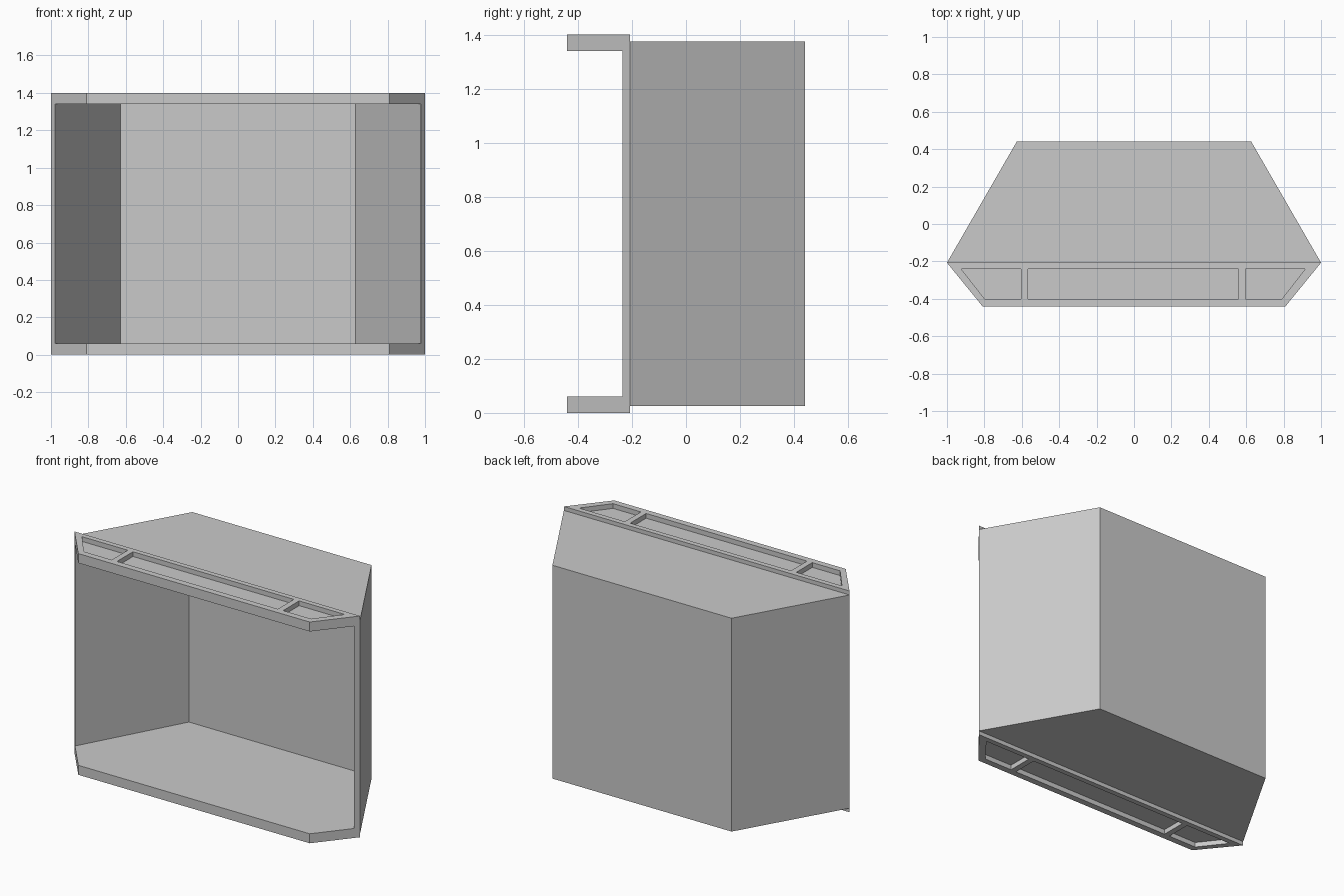
import bpy
import bmesh

old = bpy.data.objects.get("Cube")
if old:
    bpy.data.objects.remove(old, do_unlink=True)

HEIGHT = 1.4
RIM = 0.06       # thickness of the top and bottom plates
SEAM_Y = -0.207  # plane where the front frame meets the shell

grey = bpy.data.materials.new("light grey")
grey.use_nodes = True
colour = (0.59, 0.59, 0.59, 1)
grey.diffuse_color = colour
grey.node_tree.nodes["Principled BSDF"].inputs["Base Color"].default_value = colour


def mirrored(half):
    """Close a right-hand outline with its mirror image."""
    return half + [(-x, y) for x, y in reversed(half)]


def prisms(name, parts):
    """One object made of upright prisms: (plan outline, bottom, top)."""
    bm = bmesh.new()
    for outline, low, high in parts:
        base = bm.faces.new([bm.verts.new((x, y, low)) for x, y in outline])
        top = bmesh.ops.extrude_face_region(bm, geom=[base])["geom"]
        verts = [v for v in top if isinstance(v, bmesh.types.BMVert)]
        bmesh.ops.translate(bm, verts=verts, vec=(0, 0, high - low))
    bmesh.ops.recalc_face_normals(bm, faces=bm.faces)
    mesh = bpy.data.meshes.new(name)
    bm.to_mesh(mesh)
    bm.free()
    mesh.materials.append(grey)
    obj = bpy.data.objects.new(name, mesh)
    bpy.context.collection.objects.link(obj)
    return obj


def cut(obj, cutter):
    mod = obj.modifiers.new("cut", "BOOLEAN")
    mod.operation = "DIFFERENCE"
    mod.solver = "EXACT"
    mod.object = cutter
    bpy.context.view_layer.objects.active = obj
    bpy.ops.object.modifier_apply(modifier=mod.name)


# Tapered shell and bevelled front frame
shell = prisms("shell", [(mirrored([(1, SEAM_Y), (0.627, 0.44)]), 0.025, HEIGHT - 0.025)])
frame = prisms("front_frame", [(mirrored([(0.81, -0.44), (1, SEAM_Y)]), 0, HEIGHT)])

# Open interior, widening in front of the slim side posts
cavity_plan = mirrored([(1.2, -0.6), (1.2, -0.235), (0.975, -0.235), (0.627, 0.405)])
cavity = prisms("cavity_cutter", [(cavity_plan, RIM, HEIGHT - RIM)])

# Three shallow recesses in the top and in the underside
middle = mirrored([(0.563, -0.40), (0.563, -0.24)])
right_side = [(0.60, -0.40), (0.795, -0.40), (0.92, -0.24), (0.60, -0.24)]
left_side = [(-x, y) for x, y in reversed(right_side)]
pockets = []
for plan in (middle, right_side, left_side):
    plan = [(x - 0.004, y) for x, y in plan]
    pockets += [(plan, -0.1, 0.03), (plan, HEIGHT - 0.03, HEIGHT + 0.1)]
recesses = prisms("recess_cutter", pockets)

cut(shell, cavity)
cut(frame, cavity)
cut(frame, recesses)
for helper in (cavity, recesses):
    bpy.data.objects.remove(helper, do_unlink=True)
